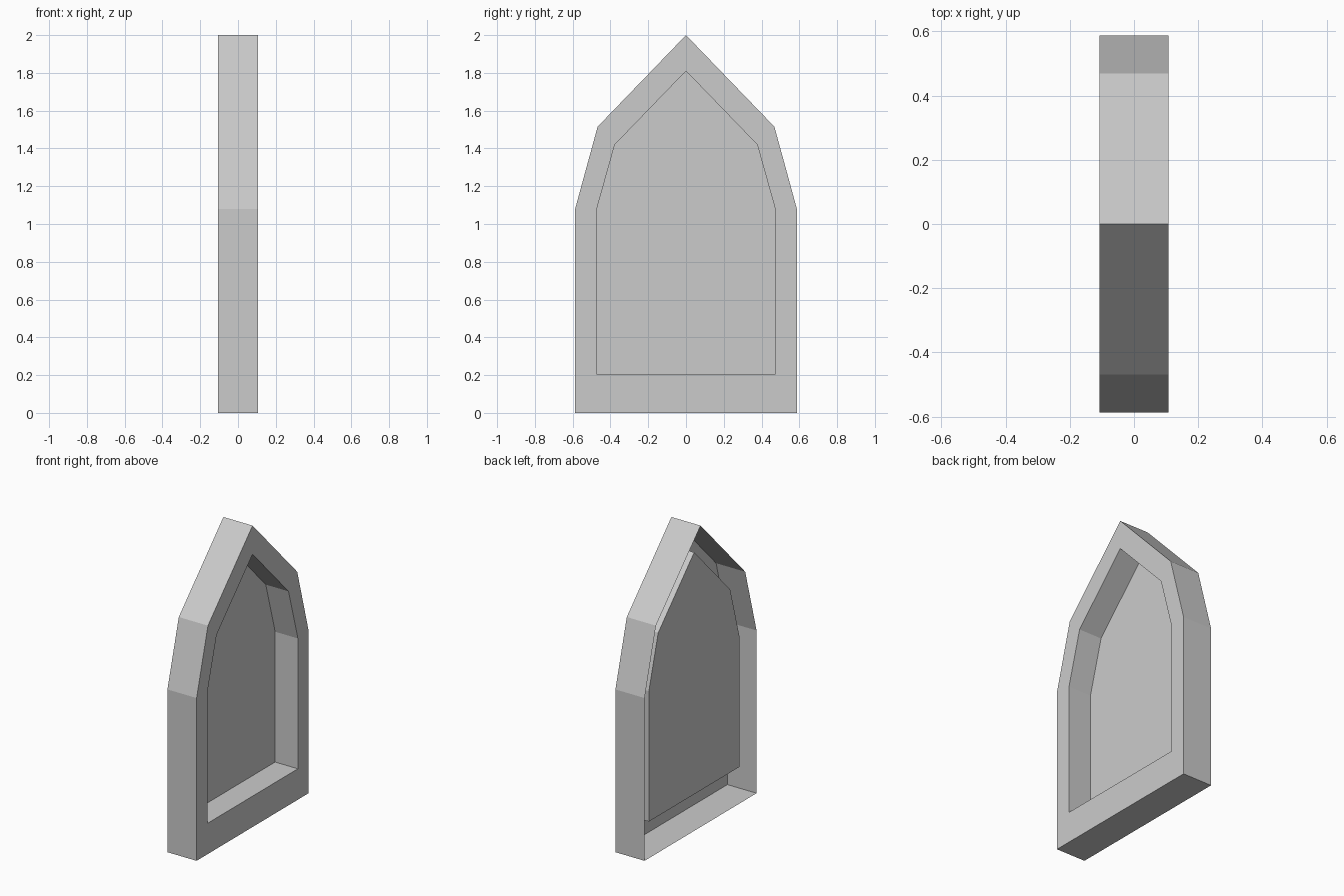
import bpy
import bmesh

cube = bpy.data.objects.get("Cube")
if cube:
    bpy.data.objects.remove(cube, do_unlink=True)

# One plain grey for the whole window
grey = bpy.data.materials.new("plain_grey")
grey.use_nodes = True
colour = (0.6, 0.6, 0.6, 1.0)
grey.diffuse_color = colour
grey.node_tree.nodes["Principled BSDF"].inputs["Base Color"].default_value = colour

HALF_DEPTH = 0.107
PANEL_X = -0.06

# Half outlines (y, z) of the pointed arch, from the foot to the peak
OUTER = [(0.587, 0), (0.587, 1.08), (0.468, 1.515), (0, 2)]
INNER = [(0.475, 0.205), (0.475, 1.07), (0.377, 1.42), (0, 1.81)]


def arch_ring(bm, half, x):
    """Mirror a half outline into a closed ring of vertices at depth x."""
    outline = half + [(-y, z) for y, z in reversed(half[:-1])]
    return [bm.verts.new((x, y, z)) for y, z in outline]


def bridge(bm, a, b):
    """Join two rings with a band of quads."""
    n = len(a)
    for i in range(n):
        j = (i + 1) % n
        bm.faces.new((a[i], a[j], b[j], b[i]))


def add_part(name, bm):
    mesh = bpy.data.meshes.new(name)
    bm.to_mesh(mesh)
    bm.free()
    mesh.materials.append(grey)
    obj = bpy.data.objects.new(name, mesh)
    bpy.context.collection.objects.link(obj)


# Frame: outer wall open at the back, flat face, walls of the recess
bm = bmesh.new()
rings = [arch_ring(bm, OUTER, -HALF_DEPTH), arch_ring(bm, OUTER, HALF_DEPTH),
         arch_ring(bm, INNER, HALF_DEPTH), arch_ring(bm, INNER, PANEL_X)]
for first, second in zip(rings, rings[1:]):
    bridge(bm, first, second)
add_part("window_frame", bm)

# Pane closing the bottom of the recess
bm = bmesh.new()
bm.faces.new(arch_ring(bm, INNER, PANEL_X))
add_part("window_pane", bm)
